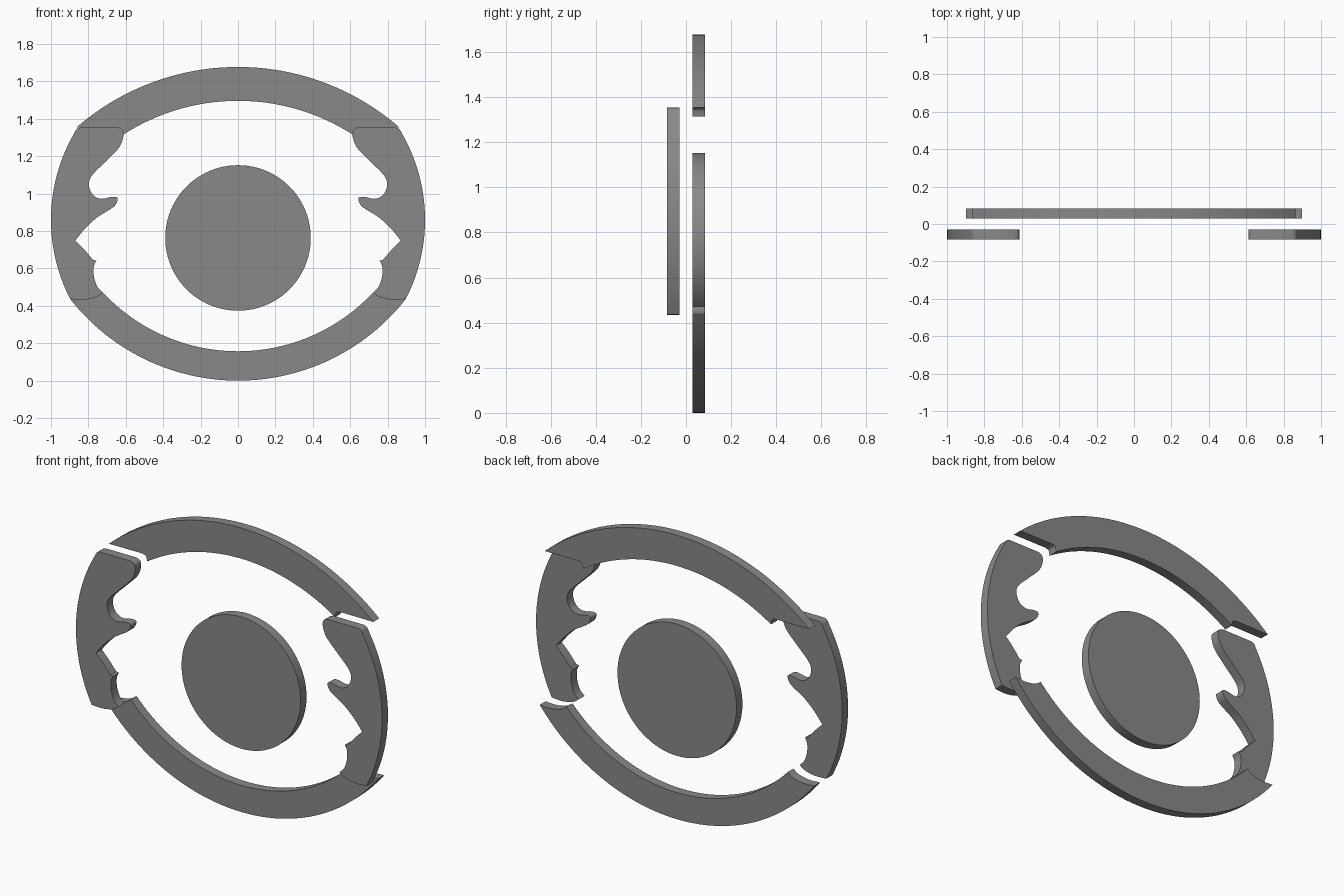
import bpy, bmesh, math
from mathutils import Vector

if "Cube" in bpy.data.objects:
    bpy.data.objects.remove(bpy.data.objects["Cube"])

grey = bpy.data.materials.new("mid_grey")
grey.diffuse_color = (0.25, 0.25, 0.25, 1)
grey.use_nodes = True
grey.node_tree.nodes["Principled BSDF"].inputs["Base Color"].default_value = grey.diffuse_color

BACK = (0.029, 0.084)     # y range of the rear layer
FRONT = (-0.084, -0.029)  # y range of the front layer


def arc(a, b, c, n):
    """Circular arc from a through b to c, as n + 1 points."""
    (ax, ay), (bx, by), (cx, cy) = a, b, c
    d = 2 * (ax * (by - cy) + bx * (cy - ay) + cx * (ay - by))
    sa, sb, sc = ax * ax + ay * ay, bx * bx + by * by, cx * cx + cy * cy
    ux = (sa * (by - cy) + sb * (cy - ay) + sc * (ay - by)) / d
    uy = (sa * (cx - bx) + sb * (ax - cx) + sc * (bx - ax)) / d
    r = math.hypot(ax - ux, ay - uy)
    t0 = math.atan2(ay - uy, ax - ux)
    sweep = math.remainder(math.atan2(cy - uy, cx - ux) - t0, math.tau)
    return [(ux + r * math.cos(t0 + sweep * i / n),
             uy + r * math.sin(t0 + sweep * i / n)) for i in range(n + 1)]


def smooth(pts, n=5):
    """Catmull-Rom curve through the points."""
    p = [Vector(q) for q in pts]
    p = [2 * p[0] - p[1]] + p + [2 * p[-1] - p[-2]]
    out = []
    for a, b, c, d in zip(p, p[1:], p[2:], p[3:]):
        for i in range(n):
            t = i / n
            out.append(tuple(0.5 * (2 * b + (c - a) * t + (2 * a - 5 * b + 4 * c - d) * t * t
                                    + (3 * b - a - 3 * c + d) * t ** 3)))
    return out + [tuple(pts[-1])]


def flip(pts):
    return [(-x, z) for x, z in reversed(pts)]


def plate(name, outline, layer):
    """Extrude an x-z outline through the y range of a layer."""
    clean = []
    for q in outline:
        if not clean or math.dist(q, clean[-1]) > 1e-4:
            clean.append(q)
    if math.dist(clean[0], clean[-1]) < 1e-4:
        clean.pop()
    bm = bmesh.new()
    face = bm.faces.new([bm.verts.new((x, layer[0], z)) for x, z in clean])
    ext = bmesh.ops.extrude_face_region(bm, geom=[face])
    moved = [v for v in ext["geom"] if isinstance(v, bmesh.types.BMVert)]
    bmesh.ops.translate(bm, verts=moved, vec=(0, layer[1] - layer[0], 0))
    bmesh.ops.recalc_face_normals(bm, faces=bm.faces)
    mesh = bpy.data.meshes.new(name)
    bm.to_mesh(mesh)
    bm.free()
    mesh.materials.append(grey)
    obj = bpy.data.objects.new(name, mesh)
    bpy.context.collection.objects.link(obj)
    bpy.ops.object.select_all(action="DESELECT")
    obj.select_set(True)
    bpy.context.view_layer.objects.active = obj
    bpy.ops.object.shade_smooth_by_angle(angle=math.radians(30))


# Central disc
plate("centre_disc", [(0.389 * math.cos(math.tau * i / 96), 0.763 + 0.389 * math.sin(math.tau * i / 96))
                      for i in range(96)], BACK)

# Upper arch with notched ends
top_end = [(0.864, 1.353)] + smooth([(0.645, 1.354), (0.622, 1.345), (0.614, 1.315)])
plate("upper_arch", arc((-0.864, 1.353), (0, 1.677), (0.864, 1.353), 56) + top_end
      + arc((0.614, 1.315), (0, 1.496), (-0.614, 1.315), 48) + flip(top_end), BACK)

# Lower arch with gently curved ends
low_end = smooth([(0.897, 0.436), (0.845, 0.433), (0.802, 0.436), (0.754, 0.449), (0.722, 0.471)])
plate("lower_arch", arc((-0.897, 0.436), (0, 0.0), (0.897, 0.436), 56) + low_end
      + arc((0.722, 0.471), (0, 0.157), (-0.722, 0.471), 48) + flip(low_end), BACK)

# Side pieces: smooth runs of the inner edge, split at the sharp corners
runs = [
    [(0.845, 1.353), (0.642, 1.353)],
    [(0.642, 1.353), (0.618, 1.34), (0.613, 1.305), (0.636, 1.246), (0.705, 1.174), (0.765, 1.115),
     (0.791, 1.08), (0.797, 1.043), (0.781, 1.0), (0.749, 0.976), (0.717, 0.973), (0.684, 0.981),
     (0.655, 0.982), (0.643, 0.971), (0.658, 0.936), (0.695, 0.909), (0.754, 0.872),
     (0.818, 0.813), (0.87, 0.749)],
    [(0.87, 0.749), (0.824, 0.703), (0.775, 0.645)],
    [(0.775, 0.645), (0.757, 0.642)],
    [(0.757, 0.642), (0.771, 0.61), (0.77, 0.556), (0.752, 0.503), (0.722, 0.471)],
]
side = [q for run in runs for q in (smooth(run) if len(run) > 2 else run)]
side += low_end[::-1] + arc((0.897, 0.436), (1.0, 0.85), (0.876, 1.322), 32)
side += smooth([(0.876, 1.322), (0.863, 1.345), (0.845, 1.353)])
plate("right_side_piece", side, FRONT)
plate("left_side_piece", flip(side), FRONT)
